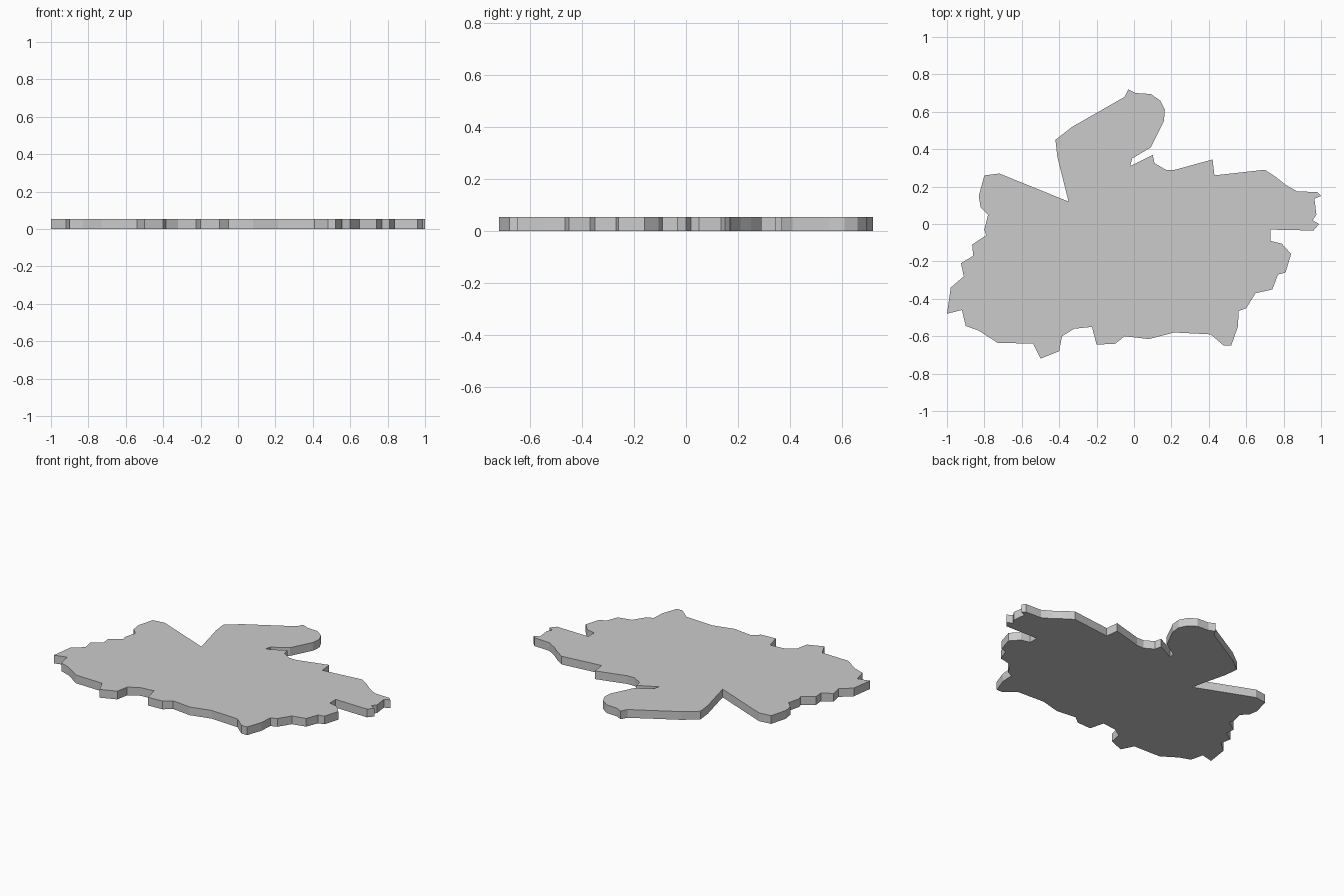
import bpy
import bmesh

THICKNESS = 0.054

# Outline of the plate, clockwise from the deep notch in the back edge
outline = [
    # rounded back lobe
    (-0.35, 0.12), (-0.41, 0.36), (-0.42, 0.45), (-0.33, 0.52), (-0.05, 0.68),
    (-0.03, 0.72), (0.01, 0.70), (0.09, 0.695), (0.14, 0.66), (0.165, 0.61),
    (0.16, 0.55), (0.13, 0.49), (0.09, 0.41), (-0.01, 0.35), (-0.02, 0.31),
    # back right edge and right arm
    (0.10, 0.37), (0.11, 0.325), (0.17, 0.29), (0.22, 0.29), (0.42, 0.345),
    (0.43, 0.26), (0.70, 0.29), (0.76, 0.25), (0.81, 0.21), (0.87, 0.175),
    (0.98, 0.17), (1.00, 0.15), (0.965, 0.135), (0.975, 0.05), (0.955, 0.02),
    (0.99, 0.0), (0.96, -0.035), (0.73, -0.03),
    # right edge stepping down to the front
    (0.73, -0.09), (0.79, -0.105), (0.84, -0.16), (0.81, -0.26), (0.77, -0.27),
    (0.74, -0.35), (0.65, -0.37), (0.60, -0.45), (0.56, -0.465), (0.555, -0.55),
    (0.52, -0.65), (0.48, -0.65), (0.41, -0.59), (0.215, -0.58), (0.08, -0.615),
    # front edge
    (-0.05, -0.60), (-0.10, -0.64), (-0.20, -0.645), (-0.225, -0.55),
    (-0.32, -0.56), (-0.385, -0.60), (-0.40, -0.68), (-0.50, -0.72),
    (-0.54, -0.64), (-0.73, -0.635), (-0.83, -0.57), (-0.90, -0.545),
    (-0.92, -0.46), (-1.00, -0.48),
    # left edge
    (-0.98, -0.34), (-0.91, -0.28), (-0.925, -0.21), (-0.86, -0.17),
    (-0.865, -0.11), (-0.79, -0.06), (-0.80, -0.03), (-0.78, 0.05),
    (-0.82, 0.09), (-0.83, 0.15), (-0.80, 0.26), (-0.72, 0.27),
]

# Flat plate: fill the outline and extrude it upwards
bm = bmesh.new()
face = bm.faces.new([bm.verts.new((x, y, 0)) for x, y in outline])
extruded = bmesh.ops.extrude_face_region(bm, geom=[face], use_keep_orig=True)
top = [v for v in extruded["geom"] if isinstance(v, bmesh.types.BMVert)]
bmesh.ops.translate(bm, verts=top, vec=(0, 0, THICKNESS))
bmesh.ops.recalc_face_normals(bm, faces=bm.faces[:])
bmesh.ops.triangulate(bm, faces=[f for f in bm.faces if len(f.verts) > 4])

mesh = bpy.data.meshes.new("region_plate")
bm.to_mesh(mesh)
bm.free()
plate = bpy.data.objects.new("region_plate", mesh)
bpy.context.collection.objects.link(plate)
